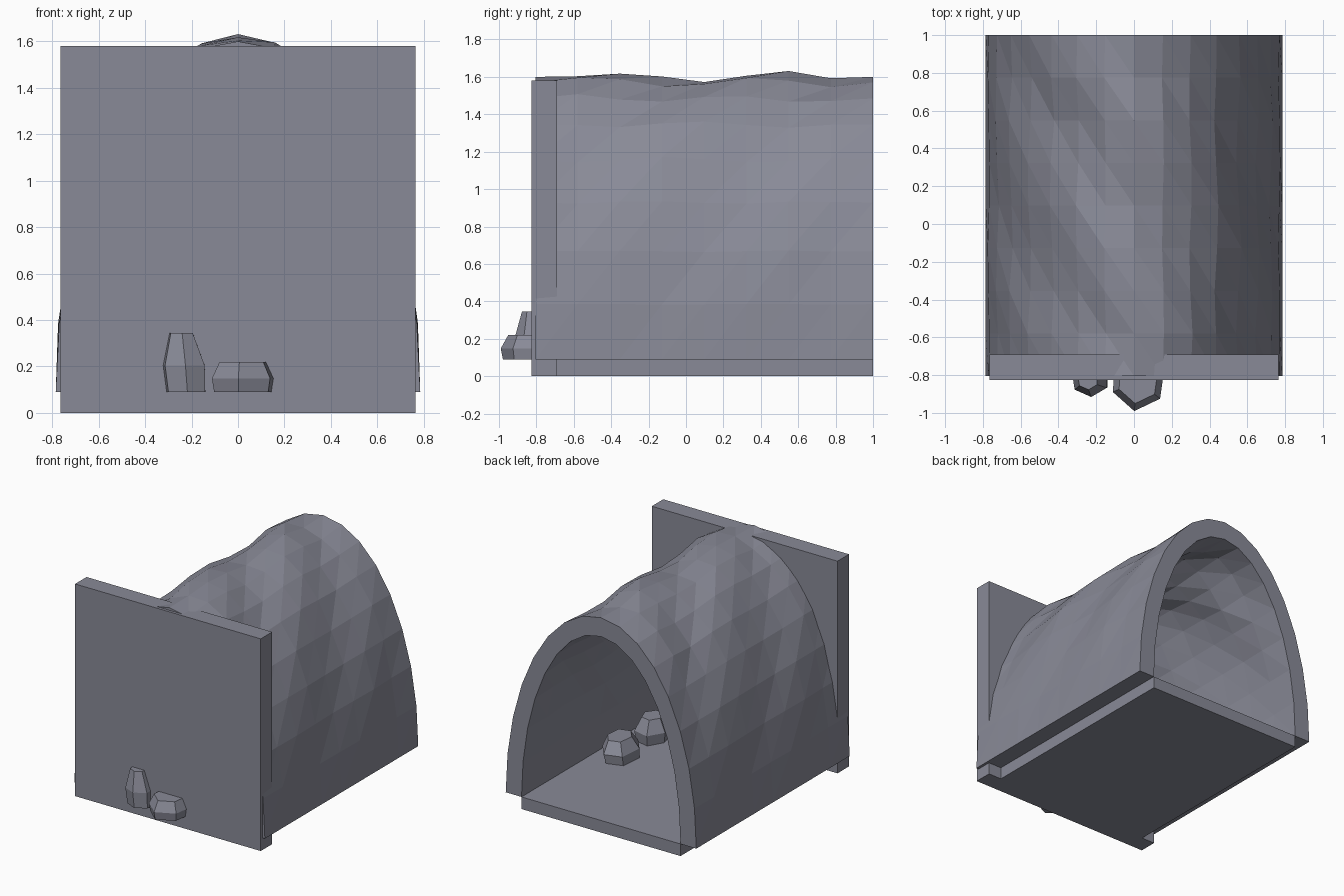
import bpy, bmesh, math, random
from mathutils import Vector

random.seed(4)
if "Cube" in bpy.data.objects:
    bpy.data.objects.remove(bpy.data.objects["Cube"], do_unlink=True)

# One stone colour for everything
stone = bpy.data.materials.new("grey stone")
stone.use_nodes = True
colour = (0.25, 0.255, 0.31, 1)
stone.diffuse_color = colour
stone.node_tree.nodes["Principled BSDF"].inputs["Base Color"].default_value = colour

FLOOR_Z = 0.09


def finish(name, bm):
    bmesh.ops.recalc_face_normals(bm, faces=bm.faces)
    mesh = bpy.data.meshes.new(name)
    bm.to_mesh(mesh)
    bm.free()
    mesh.materials.append(stone)
    obj = bpy.data.objects.new(name, mesh)
    bpy.context.collection.objects.link(obj)
    return obj


def box(name, low, high):
    bm = bmesh.new()
    bmesh.ops.create_cube(bm, size=1)
    low, high = Vector(low), Vector(high)
    for v in bm.verts:
        v.co = (low + high) / 2 + v.co * (high - low)
    return finish(name, bm)


def tunnel_shell():
    """Half-elliptical vault with spiralling ripples that fade at both ends."""
    arc, length = 16, 8
    y0, y1 = -0.805, 1.0
    bm = bmesh.new()
    skins = ([], [])
    for j in range(length + 1):
        y = y0 + (y1 - y0) * j / length
        rows = ([], [])
        for i in range(arc + 1):
            t = math.pi * i / arc
            bump = 0.0
            if 0 < j < length:
                wave = math.cos(math.tau / 0.9 * (y - 0.55 - 0.8 * (t - math.pi / 2)))
                bump = (0.024 * wave + random.uniform(-0.008, 0.008)) * math.sin(t)
            for row, a, b in ((rows[0], 0.785, 1.51), (rows[1], 0.655, 1.37)):
                row.append(bm.verts.new(((a + bump) * math.cos(t), y,
                                         FLOOR_Z + (b + bump) * math.sin(t))))
        for skin, row in zip(skins, rows):
            skin.append(row)
    # Faceted outer and inner skins
    for skin in skins:
        for j in range(length):
            for i in range(arc):
                a, b = skin[j][i], skin[j][i + 1]
                c, d = skin[j + 1][i + 1], skin[j + 1][i]
                bm.faces.new((a, b, c))
                bm.faces.new((a, c, d))
    # End rims and footings
    outer, inner = skins
    for j in (0, length):
        for i in range(arc):
            bm.faces.new((outer[j][i], outer[j][i + 1], inner[j][i + 1], inner[j][i]))
    for i in (0, arc):
        for j in range(length):
            bm.faces.new((outer[j][i], outer[j + 1][i], inner[j + 1][i], inner[j][i]))
    return finish("tunnel_shell", bm)


def rock(name, centre, radii, height, turn=0.0, top=0.65, lean=(0, 0), sides=6):
    """Chiselled boulder: base, waist and flat top rings."""
    bm = bmesh.new()
    wobble = [random.uniform(0.92, 1.06) for _ in range(sides)]
    rings = []
    for level, scale in ((0, 0.93), (0.45, 1.0), (1, top)):
        ring = []
        for k in range(sides):
            t = turn + math.tau * k / sides
            r = scale * wobble[k]
            ring.append(bm.verts.new((
                centre[0] + radii[0] * r * math.cos(t) + lean[0] * level,
                centre[1] + radii[1] * r * math.sin(t) + lean[1] * level,
                FLOOR_Z + height * level)))
        rings.append(ring)
    for low, high in zip(rings, rings[1:]):
        for k in range(sides):
            n = (k + 1) % sides
            bm.faces.new((low[k], low[n], high[n], high[k]))
    bm.faces.new(rings[0])
    bm.faces.new(rings[-1])
    return finish(name, bm)


box("floor", (-0.655, -0.8, 0), (0.655, 1, FLOOR_Z))
box("end_wall", (-0.765, -0.825, 0), (0.765, -0.69, 1.58))
tunnel_shell()

# Rocks poking through the end wall
rock("wall_rock_wide", (0.02, -0.83), (0.155, 0.165), 0.13, turn=0.4, top=0.75)
rock("wall_rock_tall", (-0.225, -0.83), (0.105, 0.09), 0.255, turn=0.6,
     top=0.55, lean=(-0.02, 0))

# Rocks on the tunnel floor
rock("floor_rock_large", (0.47, 0.08), (0.13, 0.18), 0.15, turn=0.3, lean=(0.02, 0))
rock("floor_rock_middle", (0.47, -0.28), (0.12, 0.14), 0.17, turn=0.9, top=0.6)
rock("floor_rock_small", (0.33, -0.42), (0.08, 0.1), 0.12, turn=0.1)
